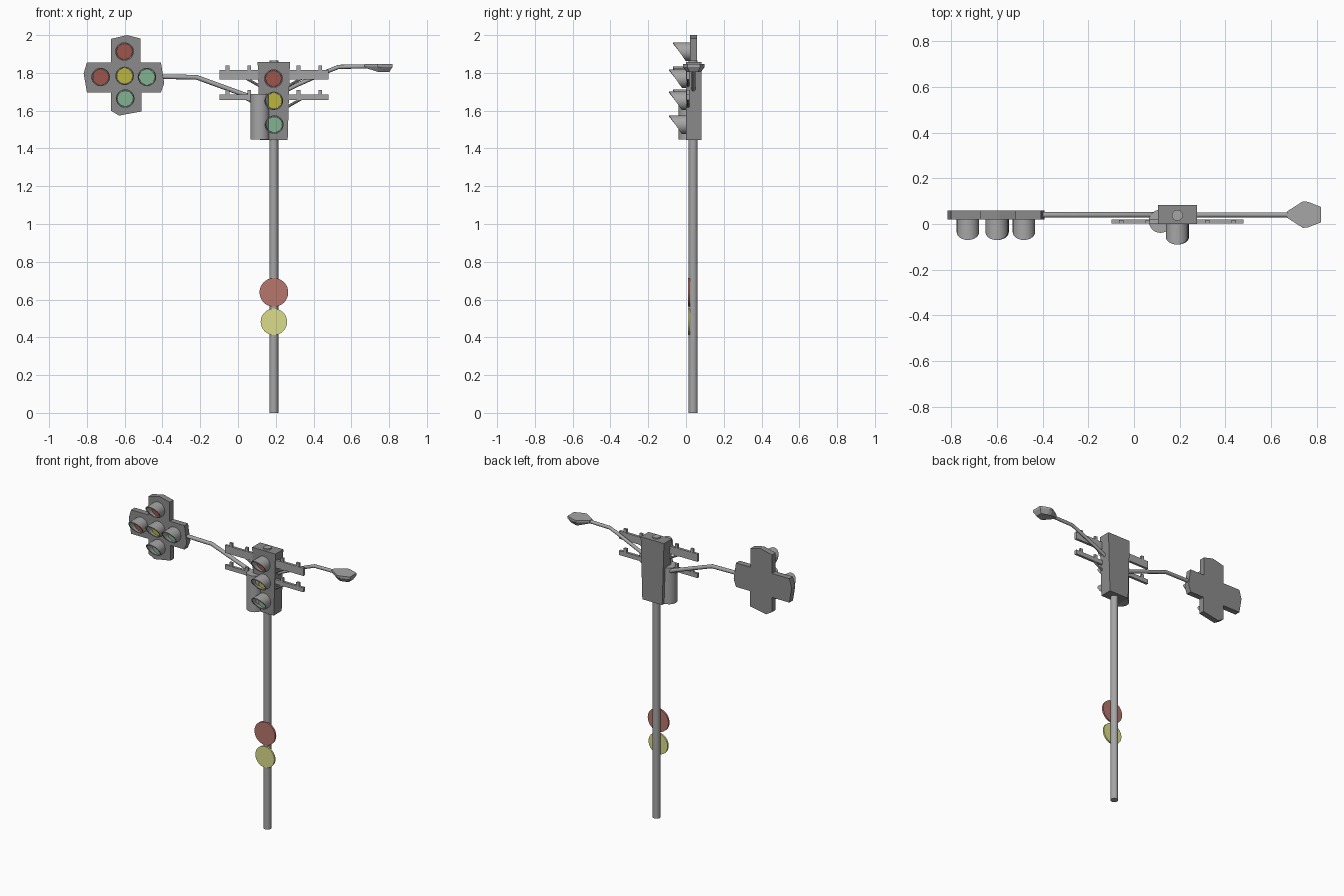
import bpy, bmesh, math
from mathutils import Vector

if "Cube" in bpy.data.objects:
    bpy.data.objects.remove(bpy.data.objects["Cube"])

PX, PY = 0.190, 0.038   # pole axis


def material(name, col):
    m = bpy.data.materials.new(name)
    m.diffuse_color = (*col, 1)
    m.use_nodes = True
    m.node_tree.nodes["Principled BSDF"].inputs["Base Color"].default_value = m.diffuse_color
    return m


METAL = material("metal_grey", (0.38, 0.38, 0.38))
DARK = material("dark_grey", (0.26, 0.26, 0.26))
RED = material("red_lens", (0.34, 0.09, 0.07))
YELLOW = material("yellow_lens", (0.50, 0.47, 0.05))
GREEN = material("green_lens", (0.22, 0.45, 0.285))
SIGN_RED = material("sign_red", (0.47, 0.18, 0.15))
SIGN_YELLOW = material("sign_yellow", (0.72, 0.72, 0.26))


def finish(name, bm, mat=METAL, smooth=False):
    bmesh.ops.recalc_face_normals(bm, faces=bm.faces)
    me = bpy.data.meshes.new(name)
    bm.to_mesh(me)
    bm.free()
    ob = bpy.data.objects.new(name, me)
    bpy.context.collection.objects.link(ob)
    me.materials.append(mat)
    if smooth:
        bpy.ops.object.select_all(action='DESELECT')
        ob.select_set(True)
        bpy.context.view_layer.objects.active = ob
        bpy.ops.object.shade_smooth_by_angle(angle=math.radians(35))
    return ob


def loft(name, loops, mat=METAL, smooth=False):
    """Skin equal-length point loops and cap both ends."""
    bm = bmesh.new()
    rings = [[bm.verts.new(p) for p in lp] for lp in loops]
    n = len(rings[0])
    for a, b in zip(rings, rings[1:]):
        for i in range(n):
            j = (i + 1) % n
            bm.faces.new((a[i], a[j], b[j], b[i]))
    bm.faces.new(rings[0])
    bm.faces.new(rings[-1])
    return finish(name, bm, mat, smooth)


def prism(name, outline, y0, y1, mat=METAL):
    return loft(name, [[(x, y, z) for x, z in outline] for y in (y0, y1)], mat)


def box(name, x0, x1, y0, y1, z0, z1):
    return prism(name, [(x0, z0), (x1, z0), (x1, z1), (x0, z1)], y0, y1)


def tube(name, path, r, n=12, mat=METAL):
    """Round bar along a path of points."""
    pts = [Vector(p) for p in path]
    loops = []
    for i, p in enumerate(pts):
        d = (pts[min(i + 1, len(pts) - 1)] - pts[max(i - 1, 0)]).normalized()
        u = d.cross(Vector((0, 1, 0)) if abs(d.y) < 0.9 else Vector((1, 0, 0))).normalized()
        v = d.cross(u)
        loops.append([p + r * (math.cos(2 * math.pi * k / n) * u + math.sin(2 * math.pi * k / n) * v)
                      for k in range(n)])
    return loft(name, loops, mat, True)


def lamp(name, x, z, y, mat, r=0.049, n=24):
    """Coloured lens inside a visor whose mouth is cut at a slant."""
    bm = bmesh.new()
    rings = []
    for rad, front in ((r, False), (r, True), (r - 0.006, True), (r - 0.006, False)):
        ring = []
        for k in range(n):
            a = 2 * math.pi * k / n
            s = math.sin(a)
            depth = 0.057 + 0.034 * s if front else 0
            ring.append(bm.verts.new((x + rad * math.cos(a), y - depth, z + rad * s)))
        rings.append(ring)
    for a, b in zip(rings, rings[1:] + rings[:1]):
        for i in range(n):
            j = (i + 1) % n
            bm.faces.new((a[i], a[j], b[j], b[i]))
    finish(name + "_visor", bm, METAL, True)
    tube(name + "_lens", [(x, y + 0.002, z), (x, y - 0.010, z)], r - 0.007, n, mat)


# pole, side canister and round signs
tube("pole", [(PX, PY, 0), (PX, PY, 1.866)], 0.024, 20)
tube("side_canister", [(0.116, 0.012, 1.447), (0.116, 0.012, 1.687)], 0.051, 24)
tube("red_sign", [(PX, 0.010, 0.638), (PX, 0.022, 0.638)], 0.076, 32, SIGN_RED)
tube("yellow_sign", [(PX, 0.010, 0.482), (PX, 0.022, 0.482)], 0.07, 32, SIGN_YELLOW)

# main signal box with three lamps
prism("signal_box", [(0.117, 1.445), (0.263, 1.445), (0.275, 1.857), (0.104, 1.857)], 0.0, 0.083, DARK)
for nm, x, z, mat in (("red", 0.188, 1.77, RED), ("yellow", 0.190, 1.652, YELLOW),
                      ("green", 0.192, 1.526, GREEN)):
    lamp("box_" + nm, x, z, 0.001, mat)

# cross rails with pegs, braced to the pole
for nm, z0, z1 in (("upper", 1.765, 1.816), ("lower", 1.657, 1.686)):
    box(nm + "_rail", -0.098, 0.479, 0.002, 0.019, z0, z1)
    for side in (-1, 1):
        for i, off in enumerate((0.13, 0.246)):
            x = PX + side * off
            box(f"{nm}_peg_{side}_{i}", x - 0.01, x + 0.01, 0.003, 0.018, z1 - 0.005, z1 + 0.024)
        tube(f"{nm}_brace_{side}", [(PX + side * 0.04, 0.0115, z0 - 0.055),
                                    (PX + side * 0.15, 0.0115, z0 + 0.008)], 0.007, 8)

# long arm carrying the cross-shaped signal
tube("signal_arm", [(PX, PY, 1.615), (0.06, 0.04, 1.675), (-0.22, 0.04, 1.777), (-0.41, 0.04, 1.78)],
     0.0125, 12)
prism("cross_panel", [(-0.672, 1.980), (-0.588, 2.0), (-0.516, 1.982), (-0.516, 1.856),
                      (-0.408, 1.856), (-0.391, 1.745), (-0.408, 1.697), (-0.510, 1.697),
                      (-0.510, 1.596), (-0.630, 1.574), (-0.673, 1.600), (-0.673, 1.697),
                      (-0.800, 1.697), (-0.817, 1.797), (-0.800, 1.856), (-0.672, 1.856)],
      0.020, 0.058, DARK)
for nm, x, z, mat in (("top", -0.601, 1.913, RED), ("left", -0.727, 1.778, RED),
                      ("middle", -0.600, 1.784, YELLOW), ("right", -0.482, 1.778, GREEN),
                      ("bottom", -0.597, 1.664, GREEN)):
    lamp("cross_" + nm, x, z, 0.021, mat)

# street lamp arm and faceted head
tube("lamp_arm", [(PX, PY, 1.675), (0.31, 0.04, 1.735), (0.478, 0.04, 1.810), (0.533, 0.04, 1.832),
                  (0.68, 0.04, 1.834)], 0.011, 12)
half = [(0.670, 0.014), (0.739, 0.058), (0.761, 0.056), (0.818, 0.034)]
low = [(0.670, 0.012), (0.742, 0.038), (0.761, 0.036), (0.801, 0.022)]


def ring(pts, zs):
    right = [(x, 0.041 + w, z) for (x, w), z in zip(pts, zs)]
    left = [(x, 0.041 - w, z) for (x, w), z in zip(pts, zs)]
    return right + left[::-1]


loft("street_lamp_head", [ring(half, [1.847] * 4), ring(half, [1.836, 1.832, 1.832, 1.832]),
                          ring(low, [1.828, 1.805, 1.804, 1.804])])
